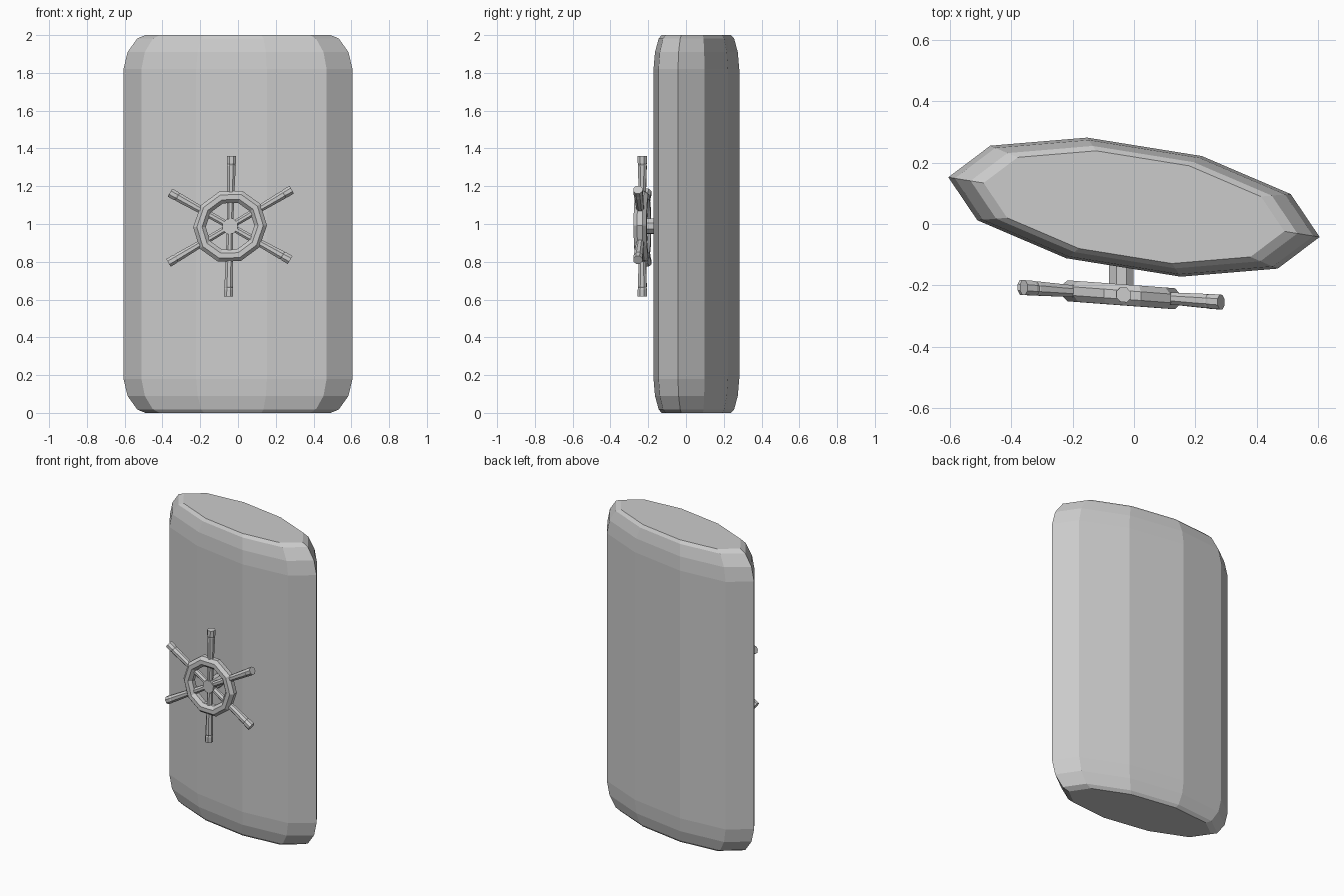
import bpy, bmesh, math
from mathutils import Matrix, Vector

if "Cube" in bpy.data.objects:
    bpy.data.objects.remove(bpy.data.objects["Cube"])


def finish(name, bm, matrix=None):
    if matrix:
        bm.transform(matrix)
    bmesh.ops.recalc_face_normals(bm, faces=bm.faces)
    me = bpy.data.meshes.new(name)
    bm.to_mesh(me)
    bm.free()
    ob = bpy.data.objects.new(name, me)
    bpy.context.collection.objects.link(ob)
    return ob


def loft(bm, rings, closed=False):
    loops = [[bm.verts.new(p) for p in r] for r in rings]
    n = len(loops[0])
    pairs = list(zip(loops, loops[1:]))
    if closed:
        pairs.append((loops[-1], loops[0]))
    for a, b in pairs:
        for i in range(n):
            j = (i + 1) % n
            bm.faces.new((a[i], a[j], b[j], b[i]))
    if not closed:
        bm.faces.new(loops[0][::-1])
        bm.faces.new(loops[-1])


# Door slab: ten-sided oval section with rounded-over ends
long_axis, short_axis = Vector((0.606, -0.0975, 0)), Vector((0.036, 0.207, 0))
levels = [(0, 0.81), (0.018, 0.88), (0.09, 0.965), (0.18, 1)]
levels += [(2 - z, s) for z, s in reversed(levels)]
section = [long_axis * math.cos(i * math.pi / 5) + short_axis * math.sin(i * math.pi / 5)
           for i in range(10)]
bm = bmesh.new()
loft(bm, [[p * s + Vector((0, 0.055, z)) for p in section] for z, s in levels])
finish("door_slab", bm)

# Wheel frame: slightly skewed and turned; local wheel lies in the xz plane
wheel = Matrix(((1, 0, 0.022, -0.042),
                (-0.074, 1, 0, -0.231),
                (0.024, 0, 1, 0.988),
                (0, 0, 0, 1)))

# Rim: coarse torus
bm = bmesh.new()
rings = []
for i in range(10):
    a = i * math.pi / 5
    ring = []
    for k in range(8):
        t = (k + 0.5) * math.pi / 4
        r = 0.162 + 0.036 * math.cos(t)
        ring.append((r * math.cos(a), 0.037 * math.sin(t), r * math.sin(a)))
    rings.append(ring)
loft(bm, rings, closed=True)
finish("wheel_rim", bm, wheel)

# Spokes with handles running out past the rim
profile = [(0.02, 0.018), (0.19, 0.021), (0.32, 0.025), (0.325, 0.023),
           (0.335, 0.026), (0.372, 0.026)]
for i in range(6):
    bm = bmesh.new()
    loft(bm, [[(r * math.cos(k * math.pi / 4 + math.pi / 8),
                r * math.sin(k * math.pi / 4 + math.pi / 8), d) for k in range(8)]
              for d, r in profile])
    finish("spoke_%d" % (i + 1), bm, wheel @ Matrix.Rotation(i * math.pi / 3, 4, 'Y'))

# Hub axle reaching into the slab
bm = bmesh.new()
loft(bm, [[(0.043 * math.cos(k * math.pi / 4 + math.pi / 8), y,
            0.043 * math.sin(k * math.pi / 4 + math.pi / 8)) for k in range(8)]
          for y in (-0.022, 0.13)])
finish("hub_axle", bm, wheel)
